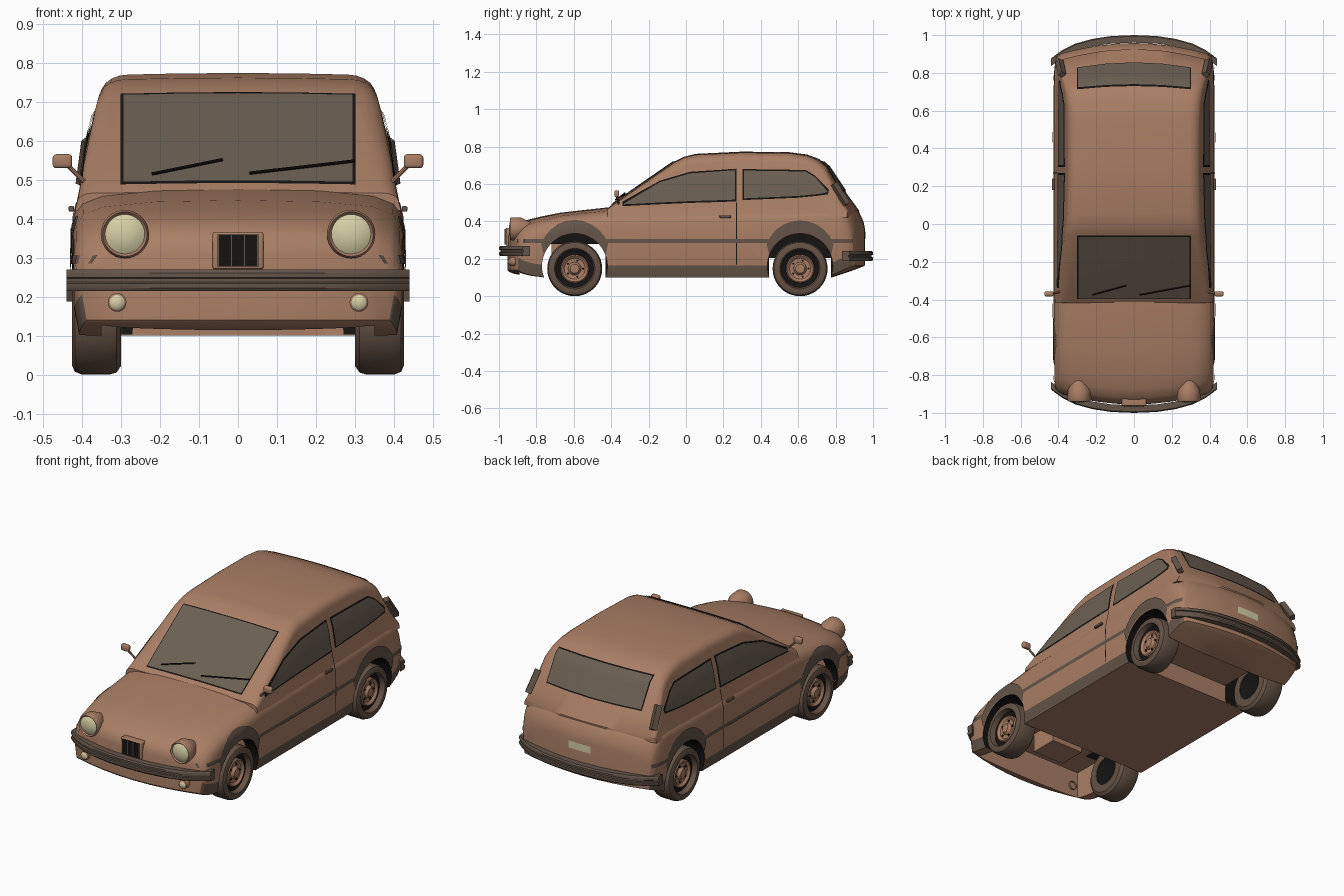
import bpy, bmesh, math
from mathutils import Vector, Matrix
from mathutils.bvhtree import BVHTree

cube = bpy.data.objects.get("Cube")
if cube:
    bpy.data.objects.remove(cube, do_unlink=True)


def material(name, r, g, b):
    m = bpy.data.materials.new(name)
    m.use_nodes = True
    m.diffuse_color = (r, g, b, 1)
    bsdf = next(n for n in m.node_tree.nodes if n.type == 'BSDF_PRINCIPLED')
    bsdf.inputs["Base Color"].default_value = (r, g, b, 1)
    bsdf.inputs["Roughness"].default_value = 0.6
    return m


paint = material("brown paint", .40, .21, .13)
trim = material("dark trim", .13, .09, .065)
glass = material("smoky glass", .15, .115, .085)
black = material("black", .008, .007, .006)
lamp = material("cream lamp", .68, .62, .38)
tyre = material("tyre rubber", .13, .085, .06)
BODY_MATS = [paint, trim, black]


def finish(name, bm, mats, pick=None):
    bmesh.ops.remove_doubles(bm, verts=bm.verts, dist=1e-5)
    bmesh.ops.recalc_face_normals(bm, faces=bm.faces)
    bm.normal_update()
    if pick:
        for f in bm.faces:
            f.material_index = pick(f)
    me = bpy.data.meshes.new(name)
    bm.to_mesh(me)
    bm.free()
    for m in mats:
        me.materials.append(m)
    ob = bpy.data.objects.new(name, me)
    bpy.context.collection.objects.link(ob)
    return ob


def bridge(bm, rings, closed=True, caps=False):
    loops = [[bm.verts.new(p) for p in r] for r in rings]
    n = len(loops[0])
    for a, b in zip(loops, loops[1:]):
        for i in range(n if closed else n - 1):
            j = (i + 1) % n
            bm.faces.new((a[i], a[j], b[j], b[i]))
    if caps:
        bm.faces.new(loops[0])
        bm.faces.new(loops[-1])


def lathe(name, profile, centre, axis, mats, seg=32, sign=1, pick=None):
    bm = bmesh.new()
    rings = []
    for a, r in profile:
        ring = []
        for i in range(seg):
            t = math.tau * i / seg
            c, s = r * math.cos(t), r * math.sin(t)
            p = (a * sign, c, s) if axis == 'x' else (c, a * sign, s)
            ring.append(Vector(p) + Vector(centre))
        rings.append(ring)
    bridge(bm, rings)
    bmesh.ops.dissolve_degenerate(bm, dist=1e-6, edges=bm.edges)
    return finish(name, bm, mats, pick)


def box(name, centre, size, mats, bevel=0.0):
    bm = bmesh.new()
    bmesh.ops.create_cube(bm, size=1, matrix=Matrix.Translation(centre) @ Matrix.Diagonal((*size, 1)))
    if bevel:
        bmesh.ops.bevel(bm, geom=bm.edges, offset=bevel, segments=3, affect='EDGES', profile=.5)
    return finish(name, bm, mats)


def rod(name, a, b, r, mat, seg=8):
    a, b = Vector(a), Vector(b)
    rot = (b - a).to_track_quat('Z', 'Y').to_matrix().to_4x4()
    bm = bmesh.new()
    bmesh.ops.create_cone(bm, cap_ends=True, segments=seg, radius1=r, radius2=r, depth=(b - a).length,
                          matrix=Matrix.Translation((a + b) / 2) @ rot)
    return finish(name, bm, [mat])


def hull(name, sections, pick=None):
    """Loft mirrored half sections along y, then bow both ends in plan."""
    bm = bmesh.new()
    rings = []
    for y, half in sections:
        ring = half + [(-x, z) for x, z in reversed(half[1:-1])]
        rings.append([(x, y, z) for x, z in ring])
    bridge(bm, rings, caps=True)
    for i in range(-3, 4):
        bmesh.ops.bisect_plane(bm, geom=bm.verts[:] + bm.edges[:] + bm.faces[:], dist=1e-5,
                               plane_co=(i * .1, 0, 0), plane_no=(1, 0, 0))
    for v in bm.verts:
        v.co.y *= 1 - .07 * (v.co.x / .42) ** 2 * min(1, (abs(v.co.y) / .9) ** 4)
    bm.normal_update()
    tree = BVHTree.FromBMesh(bm)
    return finish(name, bm, BODY_MATS, pick), tree


# Lower body: y, top, bottom, half width
def body_section(top, low, w):
    sill, mid = low + .065, min(.3, top - .08)
    return [(0, top + .012), (.5 * w, top + .008), (.82 * w, top - .005), (.94 * w, top - .025),
            (.985 * w, top - .05), (w, top - .075), (1.005 * w, mid), (w, sill), (.97 * w, low), (0, low)]


stations = [(-.955, .30, .14, .40), (-.945, .335, .13, .41), (-.92, .365, .12, .415), (-.87, .39, .11, .42),
            (-.78, .413, .10, .42), (-.67, .435, .10, .422), (-.37, .468, .10, .424), (.3, .48, .10, .424),
            (.78, .49, .10, .422), (.87, .485, .13, .42), (.925, .44, .15, .415), (.95, .385, .16, .405),
            (.958, .345, .165, .395)]
body, body_tree = hull("lower_body", [(y, body_section(*s)) for y, *s in stations],
                       lambda f: int(abs(f.normal.x) > .5 and f.calc_center_median().z < .19))


# Cabin with tumblehome and rounded roof edges
def cabin_width(z):
    pts = [(.42, .418), (.47, .405), (.6, .386), (.7, .36), (.78, .325)]
    for (a, wa), (b, wb) in zip(pts, pts[1:]):
        if z <= b:
            return wa + (wb - wa) * (z - a) / (b - a)
    return pts[-1][1]


def cabin_section(top):
    r = min(.05, (top - .42) * .6)
    edge, w = top - r, cabin_width(top - r)
    half = [(0, top + .004), (.15, top + .003)]
    for i in range(6):
        t = math.radians(90 - 18 * i)
        half.append((w - 1.4 * r * (1 - math.cos(t)), edge + r * math.sin(t)))
    for k in (.67, .33, 0):
        z = .42 + (edge - .42) * k
        half.append((cabin_width(z), z))
    return half + [(0, .42)]


roof = [(-.42, .465), (-.4, .482), (-.23, .60), (-.06, .717), (-.01, .742), (.05, .757), (.3, .769), (.55, .766),
        (.65, .753), (.71, .73), (.76, .695), (.87, .53), (.925, .455)]
cabin, cabin_tree = hull("cabin", [(y, cabin_section(t)) for y, t in roof])


def hit(origin, direction):
    found = [t.ray_cast(Vector(origin), Vector(direction)) for t in (body_tree, cabin_tree)]
    found = [h for h in found if h[0] is not None]
    return min(found, key=lambda h: h[3])[:2] if found else (None, None)


VIEWS = {'left': lambda u, v: ((2, u, v), (-1, 0, 0)), 'right': lambda u, v: ((-2, u, v), (1, 0, 0)),
         'top': lambda u, v: ((u, v, 2), (0, 0, -1)), 'front': lambda u, v: ((u, -2, v), (0, 1, 0)),
         'back': lambda u, v: ((u, 2, v), (0, -1, 0))}


def plate(name, mat, low, high, view, off=.004, cols=4, rows=6):
    """Thin skin laid on the bodywork between two outlines."""
    bm = bmesh.new()
    pairs = [(Vector(a), Vector(b)) for a, b in zip(low, high)]
    columns = [pairs[0]]
    for (a, b), (c, d) in zip(pairs, pairs[1:]):
        columns += [(a.lerp(c, i / cols), b.lerp(d, i / cols)) for i in range(1, cols + 1)]
    grid = []
    for a, b in columns:
        line = []
        for j in range(rows + 1):
            loc, nor = hit(*VIEWS[view](*a.lerp(b, j / rows)))
            line.append(bm.verts.new(loc + nor * off) if loc else None)
        grid.append(line)
    for p, q in zip(grid, grid[1:]):
        for j in range(rows):
            quad = (p[j], p[j + 1], q[j + 1], q[j])
            if all(quad):
                bm.faces.new(quad)
    return finish(name, bm, [mat])


def window(name, low, high, view, rim=.009):
    def grow(pts, dv):
        out = [(u, v + dv) for u, v in pts]
        out[0] = (out[0][0] - rim, out[0][1])
        out[-1] = (out[-1][0] + rim, out[-1][1])
        return out
    plate(name + "_frame", black, grow(low, -rim), grow(high, rim), view, .003)
    plate(name + "_glass", glass, low, high, view, .006)


def rect(u0, u1, v0, v1):
    return [(u0, v0), (u1, v0)], [(u0, v1), (u1, v1)]


# Windscreen, rear window, wipers
window("windscreen", *rect(-.295, .295, -.39, -.065), 'top', .006)
window("rear_window", *rect(-.295, .295, .565, .715), 'back', .006)
for i, (x0, x1) in enumerate(((-.22, -.04), (.03, .3))):
    ends = [hit((x, y, 2), (0, 0, -1))[0] + Vector((0, -.006, .01)) for x, y in ((x0, -.37), (x1, -.32))]
    rod(f"wiper_{i}", *ends, .004, black)

# Both sides
for side, s in (("left", 1), ("right", -1)):
    window(side + "_front_window", [(-.33, .49), (-.14, .5), (.02, .507), (.262, .515)],
           [(-.33, .495), (-.14, .608), (.02, .655), (.262, .672)], side)
    window(side + "_rear_window", [(.31, .522), (.6, .535), (.7, .545), (.75, .553)],
           [(.31, .67), (.64, .665), (.69, .635), (.755, .56)], side)
    plate(side + "_door_seam", black, *rect(.268, .273, .17, .5), side, .003)
    for i, (a, b) in enumerate(((-.9, -.75), (-.45, .455), (.755, .89))):
        plate(f"{side}_stripe_{i}", trim, *rect(a, b, .284, .305), side)
    box(side + "_door_handle", (s * .427, .21, .425), (.014, .06, .014), [trim], .003)
    box(side + "_mirror", (s * .45, -.37, .547), (.05, .026, .036), [paint], .009)
    rod(side + "_mirror_stalk", (s * .395, -.36, .495), (s * .435, -.37, .535), .006, paint)
    rod(side + "_tail_vent", (s * .38, .79, .6), (s * .395, .86, .49), .022, trim, 4)

    # Headlights and fog lights
    lathe(side + "_headlight_ring", [(-.8, .02), (-.88, .06), (-.93, .062), (-.94, .057), (-.932, .05)],
          (s * .29, 0, .36), 'y', [paint])
    lathe(side + "_headlight_lens", [(-.932, .052), (-.942, .035), (-.946, .015), (-.947, 0)],
          (s * .29, 0, .36), 'y', [lamp])
    lathe(side + "_fog_light", [(-.88, .024), (-.94, .024), (-.945, .019), (-.95, .01), (-.951, 0)],
          (s * .31, 0, .185), 'y', [paint, lamp], 20, 1, lambda f: int(f.calc_center_median().y < -.943))

    # Wheels and arches
    for end, y in (("front", -.595), ("rear", .61)):
        tag = f"{side}_{end}"
        angles = [math.radians(160 - 14 * i) for i in range(11)]
        plate(tag + "_arch_trim", trim, [(y + .176 * math.cos(a), .16 + .176 * math.sin(a)) for a in angles],
              [(y + .19 * math.cos(a), .215 + .19 * math.sin(a)) for a in angles], side, .005, 2, 4)
        hub = (0, y, .147)
        lathe(tag + "_tyre", [(.3, .08), (.3, .125), (.312, .142), (.33, .147), (.4, .147), (.418, .14),
                              (.425, .125), (.424, .108), (.41, .103), (.395, .1)], hub, 'x', [tyre], 40, s)
        lathe(tag + "_rim_gap", [(.395, .101), (.385, .07), (.385, 0)], hub, 'x', [black], 32, s)
        lathe(tag + "_rim_back", [(.305, .085), (.33, 0)], hub, 'x', [black], 32, s)
        lathe(tag + "_rim", [(.38, .076), (.404, .076), (.408, .07), (.396, .056), (.394, .035), (.41, .024),
                             (.412, 0)], hub, 'x', [paint], 32, s)
        for i in range(5):
            t = math.tau * i / 5
            p = (y + .045 * math.cos(t), .147 + .045 * math.sin(t))
            rod(f"{tag}_bolt_{i}", (s * .385, *p), (s * .4, *p), .006, black)

# Wheel wells and hollow underside
cutters = []
for s in (1, -1):
    for y in (-.595, .61):
        cutters.append(lathe("well_cutter", [(.27, 0), (.27, .175), (.6, .175), (.6, 0)], (0, y, .16), 'x',
                             BODY_MATS, 48, s, lambda f: 2))
cutters.append(box("front_cutter", (0, -.66, .14), (.7, .46, .28), BODY_MATS))
cutters.append(box("rear_cutter", (0, .61, .1), (.62, .33, .21), BODY_MATS))
for c in cutters:
    mod = body.modifiers.new("cut", 'BOOLEAN')
    mod.operation, mod.solver, mod.object = 'DIFFERENCE', 'EXACT', c
    bpy.context.view_layer.objects.active = body
    bpy.ops.object.modifier_apply(modifier=mod.name)
    bpy.data.objects.remove(c, do_unlink=True)
box("engine_sump", (0, -.64, .23), (.2, .16, .12), [paint])

# Bumpers
half_path = [(0, 1), (.12, .995), (.22, .98), (.31, .955), (.38, .92), (.415, .895), (.44, .875)]
path = [(-x, y) for x, y in reversed(half_path[1:])] + half_path
rib = [(.006, 0), (0, .008), (0, .02), (.007, .023), (.007, .032), (0, .035), (0, .047), (.006, .055),
       (.04, .055), (.04, 0)]
for name, s, z0 in (("front_bumper", -1, .214), ("rear_bumper", 1, .187)):
    bm = bmesh.new()
    bridge(bm, [[(x, s * (y - d), z0 + h) for d, h in rib] for x, y in path], caps=True)
    finish(name, bm, [trim])

# Grille and rear number plate
box("grille_frame", (0, -.943, .318), (.13, .04, .095), [paint], .005)
box("grille_opening", (0, -.963, .318), (.104, .006, .082), [black])
for i in range(4):
    box(f"grille_bar_{i}", (-.05 + i * .0333, -.966, .318), (.006, .008, .082), [trim])
plate("rear_number_plate", lamp, *rect(-.07, .07, .305, .345), 'back')

# Smooth shading with sharp edges kept
bpy.ops.object.select_all(action='DESELECT')
for ob in bpy.context.scene.objects:
    if ob.type == 'MESH':
        ob.select_set(True)
bpy.context.view_layer.objects.active = body
bpy.ops.object.shade_smooth_by_angle(angle=math.radians(35))
